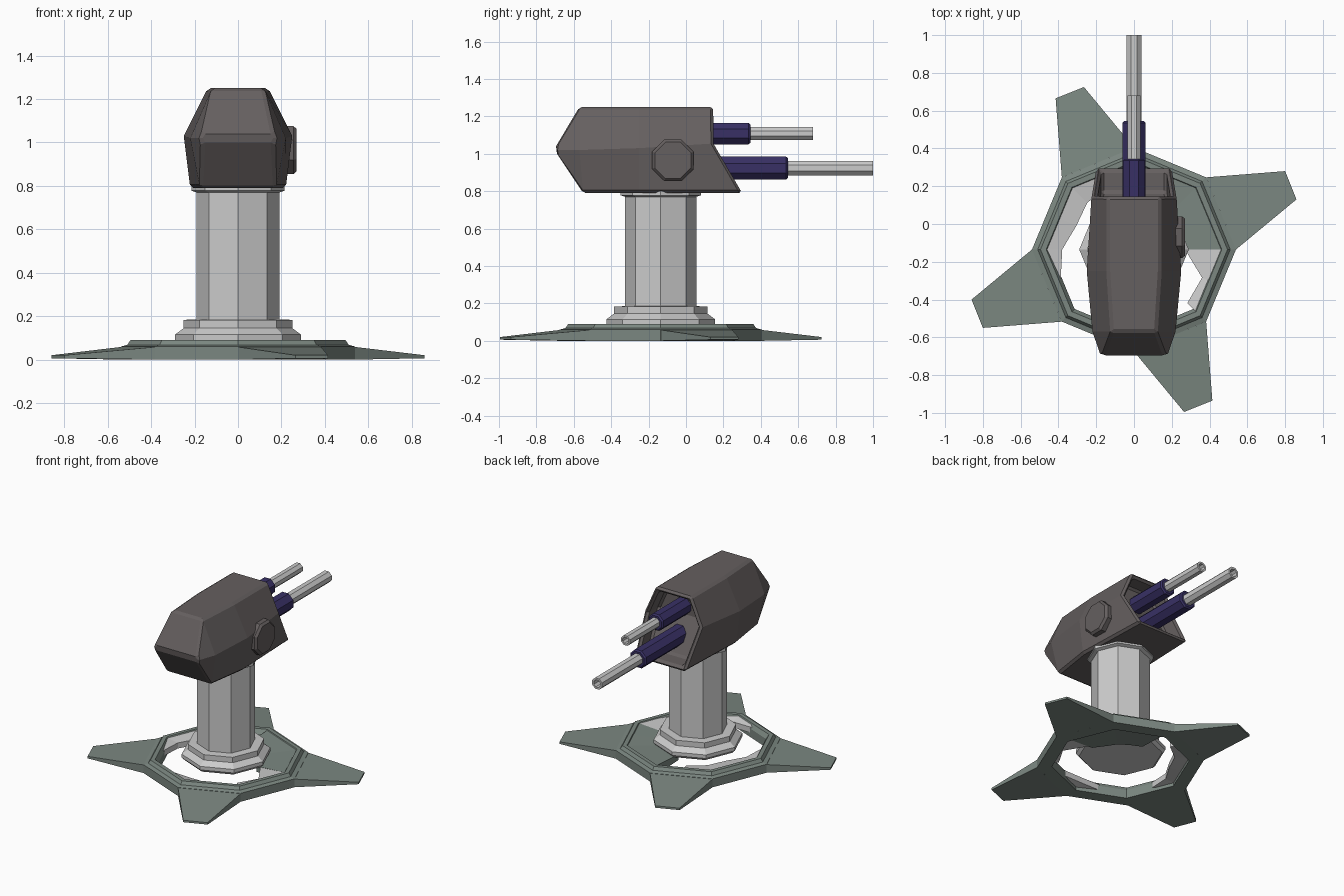
import bpy, bmesh, math
from mathutils import Vector

if "Cube" in bpy.data.objects:
    bpy.data.objects.remove(bpy.data.objects["Cube"])

CY = -0.135  # centre of base and column


def material(name, rgb):
    m = bpy.data.materials.new(name)
    m.diffuse_color = (*rgb, 1)
    m.use_nodes = True
    m.node_tree.nodes["Principled BSDF"].inputs["Base Color"].default_value = m.diffuse_color
    return m


GREEN = material("base_green", (0.2, 0.245, 0.22))
DARK = material("housing_dark", (0.13, 0.115, 0.115))
NAVY = material("sleeve_navy", (0.04, 0.03, 0.13))


def finish(name, bm, mat=None):
    bmesh.ops.recalc_face_normals(bm, faces=bm.faces)
    me = bpy.data.meshes.new(name)
    bm.to_mesh(me)
    bm.free()
    ob = bpy.data.objects.new(name, me)
    bpy.context.collection.objects.link(ob)
    if mat:
        me.materials.append(mat)
    return ob


def bridge(bm, a, b):
    n = len(a)
    for i in range(n):
        bm.faces.new((a[i], a[(i + 1) % n], b[(i + 1) % n], b[i]))


def lathe(name, profile, loc, axis='Z', mat=None, phase=0.0, closed=False, sides=8):
    """Turn (radius, height) pairs around an axis; closed makes a ring."""
    bm = bmesh.new()
    rings = []
    for r, h in profile:
        ring = []
        for i in range(sides):
            a = phase + math.tau * i / sides
            c, s = r * math.cos(a), r * math.sin(a)
            p = {'Z': (c, s, h), 'Y': (c, h, s), 'X': (h, c, s)}[axis]
            ring.append(bm.verts.new(Vector(p) + Vector(loc)))
        rings.append(ring)
    for a, b in zip(rings, rings[1:]):
        bridge(bm, a, b)
    if closed:
        bridge(bm, rings[-1], rings[0])
    else:
        bm.faces.new(rings[0])
        bm.faces.new(rings[-1])
    return finish(name, bm, mat)


# Base ring
lathe("base_ring", [(0.54, 0), (0.54, 0.06), (0.51, 0.068), (0.495, 0.09),
                    (0.465, 0.09), (0.445, 0.06), (0.445, 0)],
      (0, CY, 0), mat=GREEN, closed=True)


# Broken floor plates inside the ring, inner radius every 22.5 degrees
def floor_plate(name, first, radii, mat):
    bm = bmesh.new()
    prev = None
    for k, r in enumerate(radii):
        i = first + k
        a = i * math.pi / 8
        out = 0.475 * (math.cos(math.pi / 8) if i % 2 else 1)
        q = [bm.verts.new((d * math.cos(a), CY + d * math.sin(a), z))
             for d, z in ((out, 0.02), (out, 0.085), (r, 0.07), (r, 0.03))]
        if prev:
            bridge(bm, prev, q)
        else:
            bm.faces.new(q)
        prev = q
    bm.faces.new(prev)
    finish(name, bm, mat)


floor_plate("floor_solid", 0, [0.24, 0.2, 0.2, 0.2, 0.22], GREEN)
floor_plate("floor_broken_left", 5, [0.36, 0.35, 0.33, 0.38, 0.42], None)
floor_plate("floor_broken_front", 11, [0.42, 0.39, 0.42], None)
floor_plate("floor_broken_right", 14, [0.40, 0.39, 0.27], None)

# Four pinwheel feet
for k in range(4):
    bm = bmesh.new()
    ca, sa = math.cos(k * math.pi / 2), math.sin(k * math.pi / 2)
    low, top = [], []
    for x, y, z0, z1 in ((0.54, 0, 0, 0.058), (0.86, 0.265, 0.006, 0.02),
                         (0.80, 0.415, 0.006, 0.02), (0.382, 0.382, 0, 0.058)):
        px, py = x * ca - y * sa, CY + x * sa + y * ca
        low.append(bm.verts.new((px, py, z0)))
        top.append(bm.verts.new((px, py, z1)))
    bridge(bm, low, top)
    bm.faces.new(low)
    bm.faces.new(top)
    finish(f"foot_{k + 1}", bm, GREEN)

# Column and its stepped pedestal
lathe("pedestal", [(0.27, 0.07), (0.29, 0.09), (0.29, 0.115), (0.25, 0.145),
                   (0.25, 0.183), (0.2, 0.185)], (0, CY, 0))
lathe("column", [(0.19, 0.17), (0.19, 0.77), (0.215, 0.778), (0.215, 0.80)], (0, CY, 0))

# Gun housing, lofted from rear to front: (half width, y, z) for top, middle, bottom
sections = [
    [(0.165, -0.695, 1.04), (0.175, -0.70, 1.02), (0.165, -0.69, 1.0)],
    [(0.12, -0.57, 1.25), (0.22, -0.57, 1.02), (0.175, -0.55, 0.79)],
    [(0.14, -0.25, 1.25), (0.25, -0.25, 1.03), (0.22, -0.25, 0.79)],
    [(0.14, 0.145, 1.25), (0.225, 0.148, 1.055), (0.20, 0.30, 0.79)],
]
bm = bmesh.new()
rings = []
for sec in sections:
    left = [bm.verts.new((-x, y, z)) for x, y, z in sec]
    right = [bm.verts.new(p) for p in sec]
    rings.append(right + left[::-1])
for a, b in zip(rings, rings[1:]):
    bridge(bm, a, b)
bm.faces.new(rings[0])
f = rings[-1]
front = [bm.faces.new((f[0], f[1], f[4], f[5])), bm.faces.new((f[1], f[2], f[3], f[4]))]
bmesh.ops.recalc_face_normals(bm, faces=bm.faces)
# Recessed mouth
bmesh.ops.inset_region(bm, faces=front, thickness=0.03, use_even_offset=True)
res = bmesh.ops.extrude_face_region(bm, geom=front)
bmesh.ops.delete(bm, geom=front, context='FACES')
bmesh.ops.translate(bm, vec=(0, -0.12, 0),
                    verts=[v for v in res['geom'] if isinstance(v, bmesh.types.BMVert)])
housing = finish("gun_housing", bm, DARK)
bev = housing.modifiers.new("edge_bevel", 'BEVEL')
bev.width = 0.014
bev.segments = 1
bev.limit_method = 'ANGLE'
bev.angle_limit = math.radians(40)

# Side hub on the right
lathe("side_hub", [(0.12, 0.19), (0.12, 0.255), (0.105, 0.27)], (0, -0.07, 0.965),
      axis='X', mat=DARK, phase=math.pi / 8)

# Two guns: sleeve and hollow barrel
for tag, z, rs, sleeve_end, rb, tip in (("lower", 0.923, 0.067, 0.545, 0.042, 1.0),
                                        ("upper", 1.108, 0.062, 0.345, 0.037, 0.68)):
    lathe(f"{tag}_sleeve", [(rs, 0.0), (rs, sleeve_end - 0.01), (rs - 0.01, sleeve_end)],
          (0, 0, z), axis='Y', mat=NAVY, phase=math.pi / 8)
    lathe(f"{tag}_barrel", [(rb, sleeve_end - 0.03), (rb, tip), (rb * 0.65, tip),
                            (rb * 0.65, tip - 0.1)],
          (0, 0, z), axis='Y', phase=math.pi / 8)
